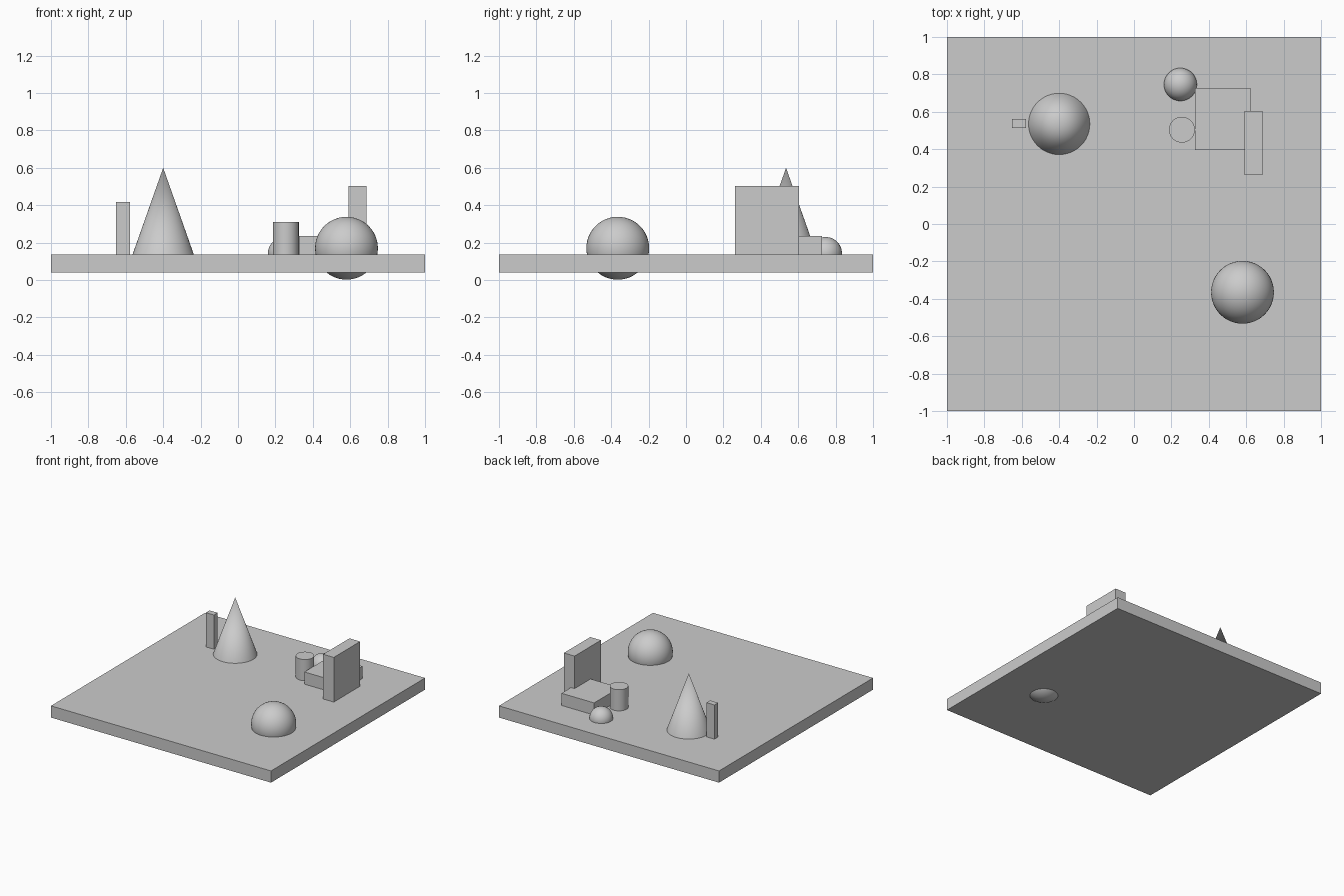
import bpy

cube = bpy.data.objects.get("Cube")
if cube:
    bpy.data.objects.remove(cube, do_unlink=True)

grey = bpy.data.materials.new("plain grey")
grey.use_nodes = True
colour = (0.6, 0.6, 0.6, 1)
grey.diffuse_color = colour
grey.node_tree.nodes["Principled BSDF"].inputs["Base Color"].default_value = colour

GROUND = 0.136  # top of the slab


def finish(name, smooth=True):
    obj = bpy.context.object
    obj.name = name
    obj.data.materials.append(grey)
    if smooth:
        bpy.ops.object.shade_smooth_by_angle()
    return obj


def box(name, x, y, z):
    """Box spanning the given (low, high) ranges."""
    spans = (x, y, z)
    bpy.ops.mesh.primitive_cube_add(size=1, location=[sum(s) / 2 for s in spans])
    bpy.context.object.scale = [s[1] - s[0] for s in spans]
    bpy.ops.object.transform_apply(location=False, rotation=False, scale=True)
    finish(name, smooth=False)


def ball(name, radius, location):
    bpy.ops.mesh.primitive_uv_sphere_add(
        segments=48, ring_count=24, radius=radius, location=location)
    finish(name)


def round_solid(name, x, y, r_bottom, r_top, top):
    """Cone or cylinder standing on the slab."""
    bpy.ops.mesh.primitive_cone_add(
        vertices=48, radius1=r_bottom, radius2=r_top, depth=top - GROUND,
        location=(x, y, (top + GROUND) / 2))
    finish(name)


# Ground slab
box("ground_slab", (-1, 1), (-1, 1), (0.04, GROUND))

# Boxes standing on the slab
box("low_block", (0.326, 0.623), (0.396, 0.727), (GROUND, 0.236))
box("tall_panel", (0.59, 0.687), (0.262, 0.604), (GROUND, 0.503))
box("thin_post", (-0.651, -0.578), (0.513, 0.561), (GROUND, 0.417))

# Round solids standing on the slab
round_solid("large_cone", -0.4, 0.535, 0.164, 0, 0.6)
round_solid("short_cylinder", 0.256, 0.504, 0.069, 0.069, 0.31)

# Balls sunk into the slab; the large one pokes out underneath
ball("large_ball", 0.168, (0.58, -0.365, 0.17))
ball("small_ball", 0.088, (0.248, 0.746, 0.142))
